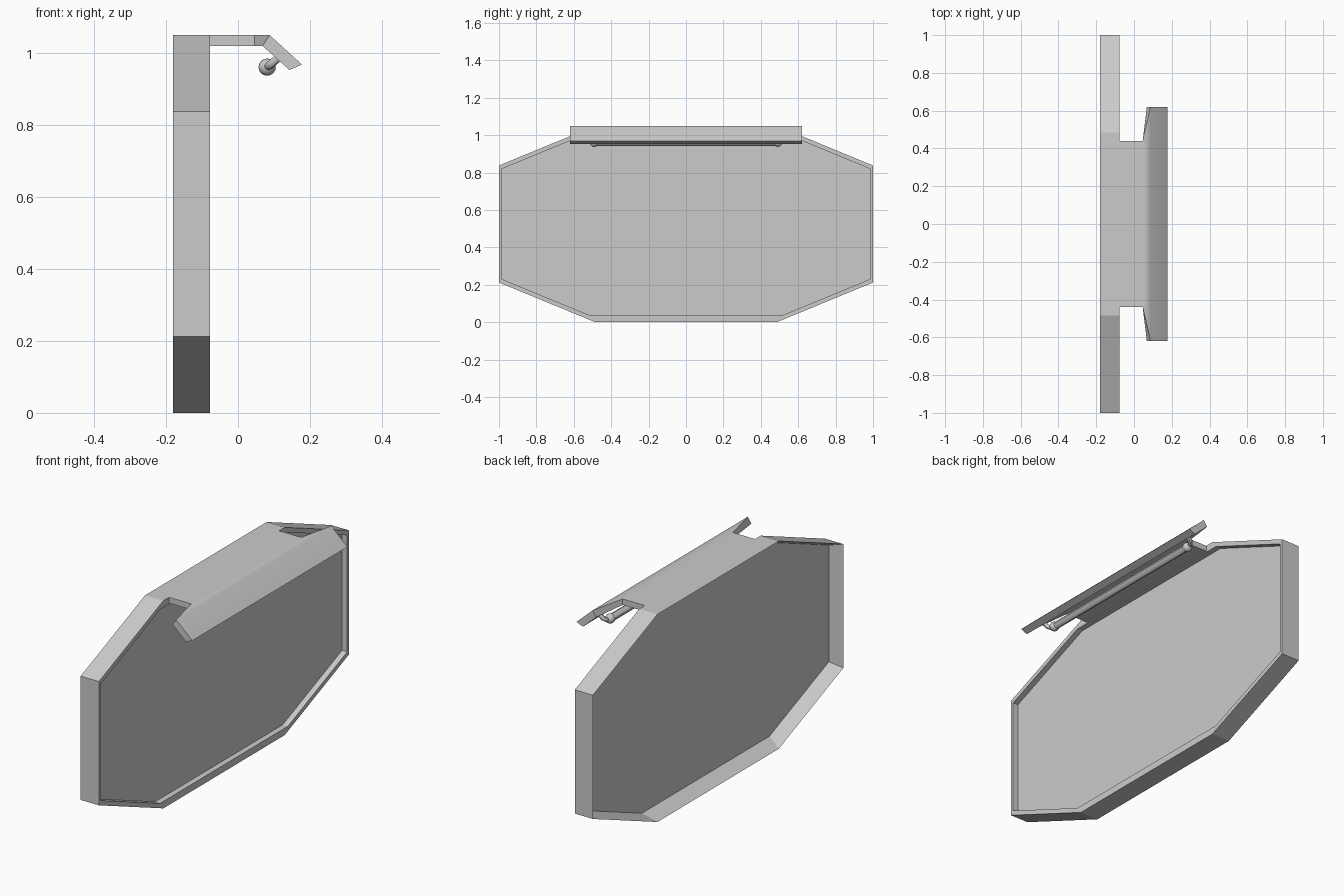
import bpy, bmesh, math
from mathutils import Vector

cube = bpy.data.objects.get("Cube")
if cube:
    bpy.data.objects.remove(cube)

grey = bpy.data.materials.new("light grey")
grey.use_nodes = True
grey.diffuse_color = (0.6, 0.6, 0.6, 1)
grey.node_tree.nodes["Principled BSDF"].inputs["Base Color"].default_value = (0.6, 0.6, 0.6, 1)


def loft(name, rings, smooth=None, closed=False):
    """Skin a row of equal rings; cap both ends."""
    bm = bmesh.new()
    rows = [[bm.verts.new(p) for p in ring] for ring in rings]
    for a, b in zip(rows, rows[1:]):
        n = len(a)
        for i in range(n):
            j = (i + 1) % n
            bm.faces.new((a[i], a[j], b[j], b[i]))
    bm.faces.new(rows[0])
    bm.faces.new(rows[-1])
    bmesh.ops.recalc_face_normals(bm, faces=bm.faces)
    mesh = bpy.data.meshes.new(name)
    bm.to_mesh(mesh)
    bm.free()
    obj = bpy.data.objects.new(name, mesh)
    bpy.context.collection.objects.link(obj)
    return finish(obj, smooth)


def finish(obj, smooth):
    obj.data.materials.append(grey)
    if smooth:
        bpy.ops.object.select_all(action='DESELECT')
        obj.select_set(True)
        bpy.context.view_layer.objects.active = obj
        bpy.ops.object.shade_smooth_by_angle(angle=math.radians(smooth))
    return obj


def tube(name, points, radius):
    curve = bpy.data.curves.new(name, 'CURVE')
    curve.dimensions = '3D'
    curve.bevel_depth = radius
    curve.bevel_resolution = 2
    curve.use_fill_caps = True
    line = curve.splines.new('POLY')
    line.points.add(len(points) - 1)
    for p, co in zip(line.points, points):
        p.co = (*co, 1)
    obj = bpy.data.objects.new(name, curve)
    bpy.context.collection.objects.link(obj)
    bpy.ops.object.select_all(action='DESELECT')
    obj.select_set(True)
    bpy.context.view_layer.objects.active = obj
    bpy.ops.object.convert(target='MESH')
    return finish(bpy.context.object, 45)


def octagon(x, end, flat, low, side):
    """Eight-sided outline mirrored about the sign's middle height."""
    mid = 0.525
    quarter = [(end, side), (flat, low)]
    pts = [(y, z - mid) for y, z in quarter]
    pts += [(-y, z) for y, z in reversed(pts)]
    pts += [(-y, -z) for y, z in pts]
    return [Vector((x, y, z + mid)) for y, z in pts]


# Sign: rear recess, outer wall, front rim, shallow front recess
outer = (1.0, 0.485, 0.0, 0.212)
inner = (0.984, 0.51, 0.035, 0.23)
BACK, FRONT, PANEL = -0.18, -0.078, -0.107
loft("sign_case", [octagon(PANEL - 0.003, *inner), octagon(BACK, *outer),
                   octagon(FRONT, *outer), octagon(FRONT, *inner),
                   octagon(PANEL, *inner)])


# Lamp hood: flat arm that flares and bends down
def section(half, top, bottom):
    return [(top[0], -half, top[1]), (top[0], half, top[1]),
            (bottom[0], half, bottom[1]), (bottom[0], -half, bottom[1])]


loft("lamp_hood", [section(0.44, (-0.085, 1.05), (-0.085, 1.02)),
                   section(0.44, (0.046, 1.05), (0.046, 1.02)),
                   section(0.62, (0.088, 1.05), (0.068, 1.02)),
                   section(0.62, (0.178, 0.968), (0.143, 0.953))], smooth=46)

# Lamp tube with a rounded socket and bent bracket at each end
LX, LZ = 0.081, 0.961
tube("lamp_tube", [(LX, -0.49, LZ), (LX, 0.49, LZ)], 0.018)
for side, label in ((1, "back"), (-1, "front")):
    bpy.ops.mesh.primitive_uv_sphere_add(segments=12, ring_count=8, radius=0.024,
                                         location=(LX, side * 0.49, LZ))
    socket = bpy.context.object
    socket.name = label + "_lamp_socket"
    finish(socket, 60)
    path = [(LX, 0.49, LZ), (LX + 0.004, 0.515, LZ + 0.003),
            (LX + 0.014, 0.527, LZ + 0.011), (LX + 0.034, 0.53, LZ + 0.029)]
    tube(label + "_lamp_bracket", [(x, side * y, z) for x, y, z in path], 0.011)
